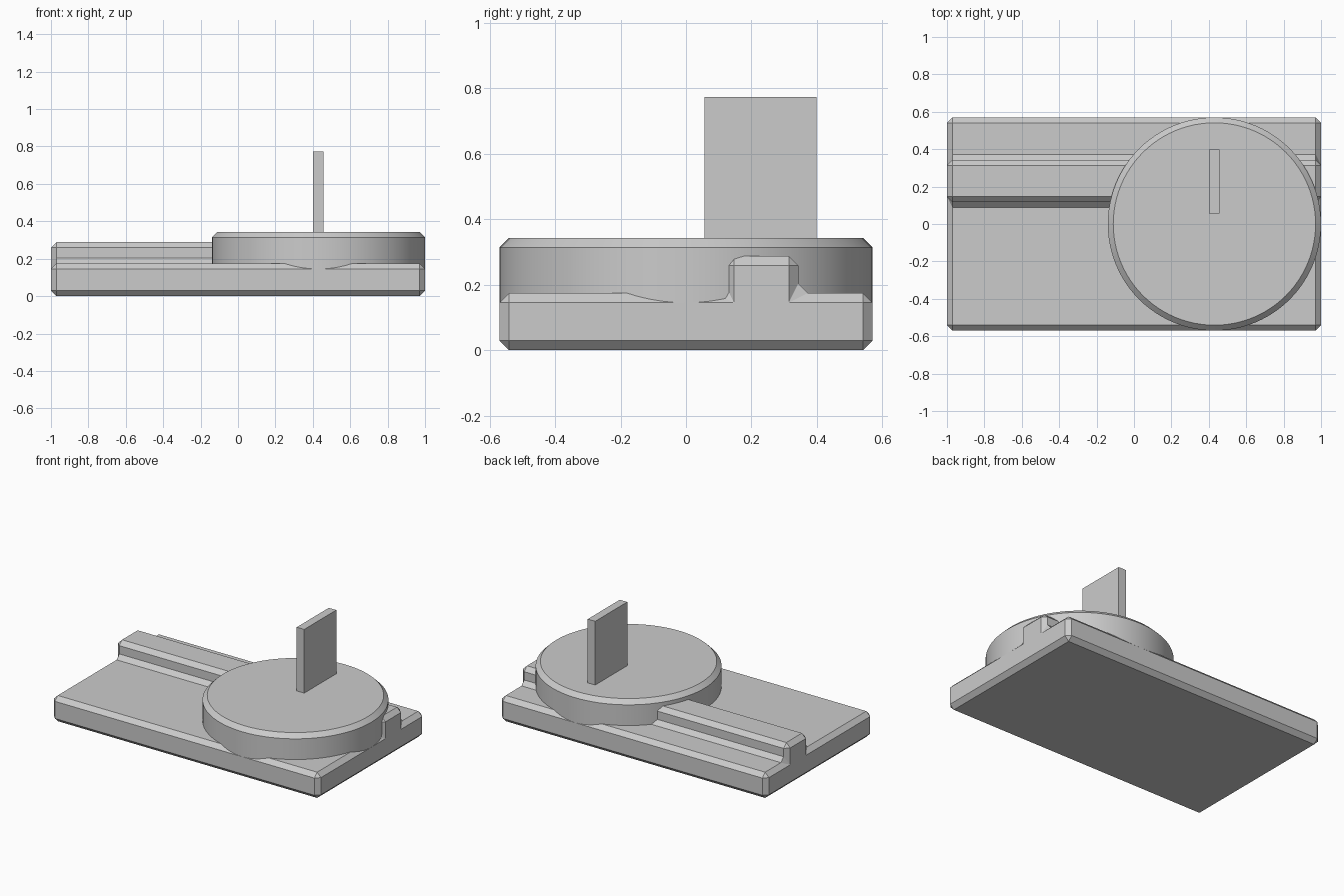
import bpy
import bmesh
import math

default = bpy.data.objects.get("Cube")
if default:
    bpy.data.objects.remove(default, do_unlink=True)

grey = bpy.data.materials.new("plain_grey")
grey.use_nodes = True
colour = (0.6, 0.6, 0.6, 1)
grey.diffuse_color = colour
grey.node_tree.nodes["Principled BSDF"].inputs["Base Color"].default_value = colour

CHAMFER = 0.029


def make_part(name, bm, chamfer=0):
    bmesh.ops.recalc_face_normals(bm, faces=bm.faces)
    mesh = bpy.data.meshes.new(name)
    bm.to_mesh(mesh)
    bm.free()
    mesh.materials.append(grey)
    obj = bpy.data.objects.new(name, mesh)
    bpy.context.collection.objects.link(obj)
    if chamfer:
        mod = obj.modifiers.new("chamfer", "BEVEL")
        mod.width = chamfer
        mod.segments = 1
        mod.limit_method = "ANGLE"
        mod.angle_limit = math.radians(40)
    return obj


# Base plate with its raised rail, one profile swept along x
profile = [(-0.57, 0), (0.57, 0), (0.57, 0.174), (0.343, 0.174),
           (0.343, 0.288), (0.118, 0.288), (0.118, 0.174), (-0.57, 0.174)]
bm = bmesh.new()
end = bm.faces.new([bm.verts.new((-1, y, z)) for y, z in profile])
swept = bmesh.ops.extrude_face_region(bm, geom=[end], use_keep_orig=True)
for item in swept["geom"]:
    if isinstance(item, bmesh.types.BMVert):
        item.co.x = 1
make_part("base_with_rail", bm, CHAMFER)

# Round turntable, sunk into the base
bm = bmesh.new()
bmesh.ops.create_cone(bm, cap_ends=True, segments=96, radius1=0.57,
                      radius2=0.57, depth=0.285)
bmesh.ops.translate(bm, verts=bm.verts, vec=(0.43, 0, 0.2005))
disc = make_part("round_disc", bm, CHAMFER)
bpy.context.view_layer.objects.active = disc
disc.select_set(True)
bpy.ops.object.modifier_apply(modifier="chamfer")
bpy.ops.object.shade_smooth_by_angle(angle=math.radians(30))

# Upright fin on the disc
bm = bmesh.new()
bmesh.ops.create_cube(bm, size=1)
bmesh.ops.scale(bm, verts=bm.verts, vec=(0.056, 0.343, 0.475))
bmesh.ops.translate(bm, verts=bm.verts, vec=(0.428, 0.228, 0.5365))
make_part("upright_fin", bm)
